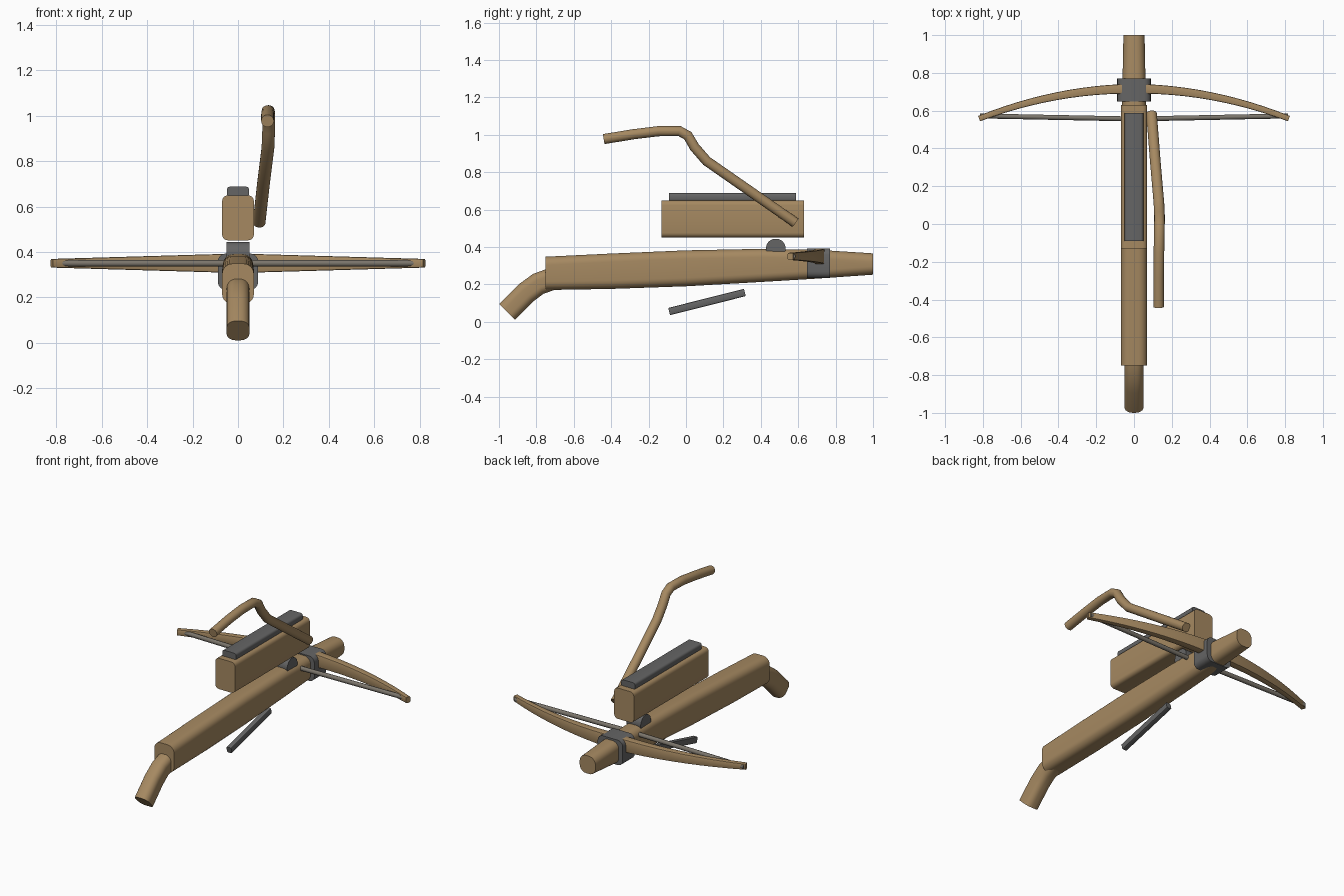
import bpy, bmesh, math
from mathutils import Vector

if "Cube" in bpy.data.objects:
    bpy.data.objects.remove(bpy.data.objects["Cube"])


def material(name, rgb):
    m = bpy.data.materials.new(name)
    m.diffuse_color = (*rgb, 1)
    m.use_nodes = True
    m.node_tree.nodes["Principled BSDF"].inputs["Base Color"].default_value = m.diffuse_color
    return m


WOOD = material("wood", (0.38, 0.25, 0.12))
METAL = material("dark_metal", (0.13, 0.13, 0.13))
CORD = material("cord", (0.20, 0.18, 0.15))
X, Y, Z = Vector((1, 0, 0)), Vector((0, 1, 0)), Vector((0, 0, 1))


def profile(w, h, r, segs):
    """Rounded rectangle with half sizes w, h and corner radius r."""
    r = min(r, 0.97 * min(w, h))
    pts = []
    for k, (sx, sy) in enumerate([(1, 1), (-1, 1), (-1, -1), (1, -1)]):
        for i in range(segs + 1):
            a = math.pi / 2 * (k + i / segs)
            pts.append((sx * (w - r) + r * math.cos(a), sy * (h - r) + r * math.sin(a)))
    return pts


def sweep(name, path, sizes, r, mat, side=X, segs=4, tangent=None):
    """Sweep a rounded rectangle along a path; sizes = one (w, h) or one per point."""
    path = [Vector(p) for p in path]
    if not isinstance(sizes, list):
        sizes = [sizes] * len(path)
    bm = bmesh.new()
    rings = []
    for i, (p, (w, h)) in enumerate(zip(path, sizes)):
        a, b = path[max(i - 1, 0)], path[min(i + 1, len(path) - 1)]
        t = tangent or ((p - a).normalized() + (b - p).normalized()).normalized()
        u = (side - t * side.dot(t)).normalized()
        v = t.cross(u)
        rings.append([bm.verts.new(p + u * x + v * y) for x, y in profile(w, h, r, segs)])
    n = len(rings[0])
    for a, b in zip(rings, rings[1:]):
        for j in range(n):
            bm.faces.new((a[j], a[(j + 1) % n], b[(j + 1) % n], b[j]))
    bm.faces.new(rings[0])
    bm.faces.new(rings[-1])
    bmesh.ops.recalc_face_normals(bm, faces=bm.faces)
    me = bpy.data.meshes.new(name)
    bm.to_mesh(me)
    bm.free()
    me.materials.append(mat)
    ob = bpy.data.objects.new(name, me)
    bpy.context.collection.objects.link(ob)
    bpy.ops.object.select_all(action='DESELECT')
    ob.select_set(True)
    bpy.context.view_layer.objects.active = ob
    bpy.ops.object.shade_smooth_by_angle(angle=math.radians(35))
    return ob


# Stock: (y, bottom z, top z, half width)
stock = [(-0.75, 0.17, 0.348, 0.07), (-0.4, 0.176, 0.365, 0.07), (0, 0.19, 0.382, 0.068),
         (0.4, 0.213, 0.39, 0.066), (0.7, 0.231, 0.385, 0.062), (1.0, 0.252, 0.366, 0.056)]
sweep("stock", [(0, y, (a + b) / 2) for y, a, b, w in stock],
      [(w, (b - a) / 2) for y, a, b, w in stock], 0.045, WOOD, segs=6, tangent=Y)

# Curved rear grip
sweep("grip", [(0, -0.66, 0.238), (0, -0.72, 0.228), (0, -0.79, 0.203),
               (0, -0.855, 0.155), (0, -0.957, 0.053)], (0.05, 0.06), 0.04, WOOD, segs=6)

# Magazine and its lid
sweep("magazine", [(0, -0.13, 0.55), (0, 0.63, 0.55)], (0.07, 0.099), 0.025, WOOD)
sweep("magazine_lid", [(0, -0.09, 0.665), (0, 0.588, 0.665)], (0.049, 0.023), 0.014, METAL, segs=3)

# Cranked cocking lever
sweep("cocking_lever", [(0.093, 0.585, 0.53), (0.112, 0.34, 0.70), (0.132, 0.11, 0.86),
                        (0.135, 0.045, 0.935), (0.135, 0.01, 0.995), (0.134, -0.035, 1.02),
                        (0.132, -0.15, 1.019), (0.13, -0.28, 1.003), (0.13, -0.44, 0.977)],
      (0.028, 0.027), 0.027, WOOD, segs=5)

# Trigger bar below the stock
sweep("trigger_bar", [(0, -0.09, 0.055), (0, 0.315, 0.157)], (0.017, 0.02), 0.007, METAL, segs=2)

# String catch and bow clamp
sweep("string_catch", [(-0.05, 0.48, 0.392), (0.05, 0.48, 0.392)], (0.052, 0.052), 0.052,
      METAL, side=Y, segs=8)
sweep("bow_clamp", [(0, 0.648, 0.313), (0, 0.77, 0.313)], (0.089, 0.08), 0.035, METAL)

# Bow, tapering towards both tips
limb, limb_sizes = [], []
for i in range(-12, 13):
    f = i / 12
    limb.append((0.82 * f, 0.716 - 0.158 * f * f, 0.35))
    limb_sizes.append((0.043 - 0.024 * abs(f), 0.026 - 0.011 * abs(f)))
sweep("bow", limb, limb_sizes, 0.006, WOOD, side=Z, segs=2)

# Bowstring
sweep("bowstring", [(-0.815, 0.572, 0.35), (0, 0.556, 0.35), (0.815, 0.572, 0.35)],
      (0.014, 0.013), 0.013, CORD, side=Z, segs=3)
